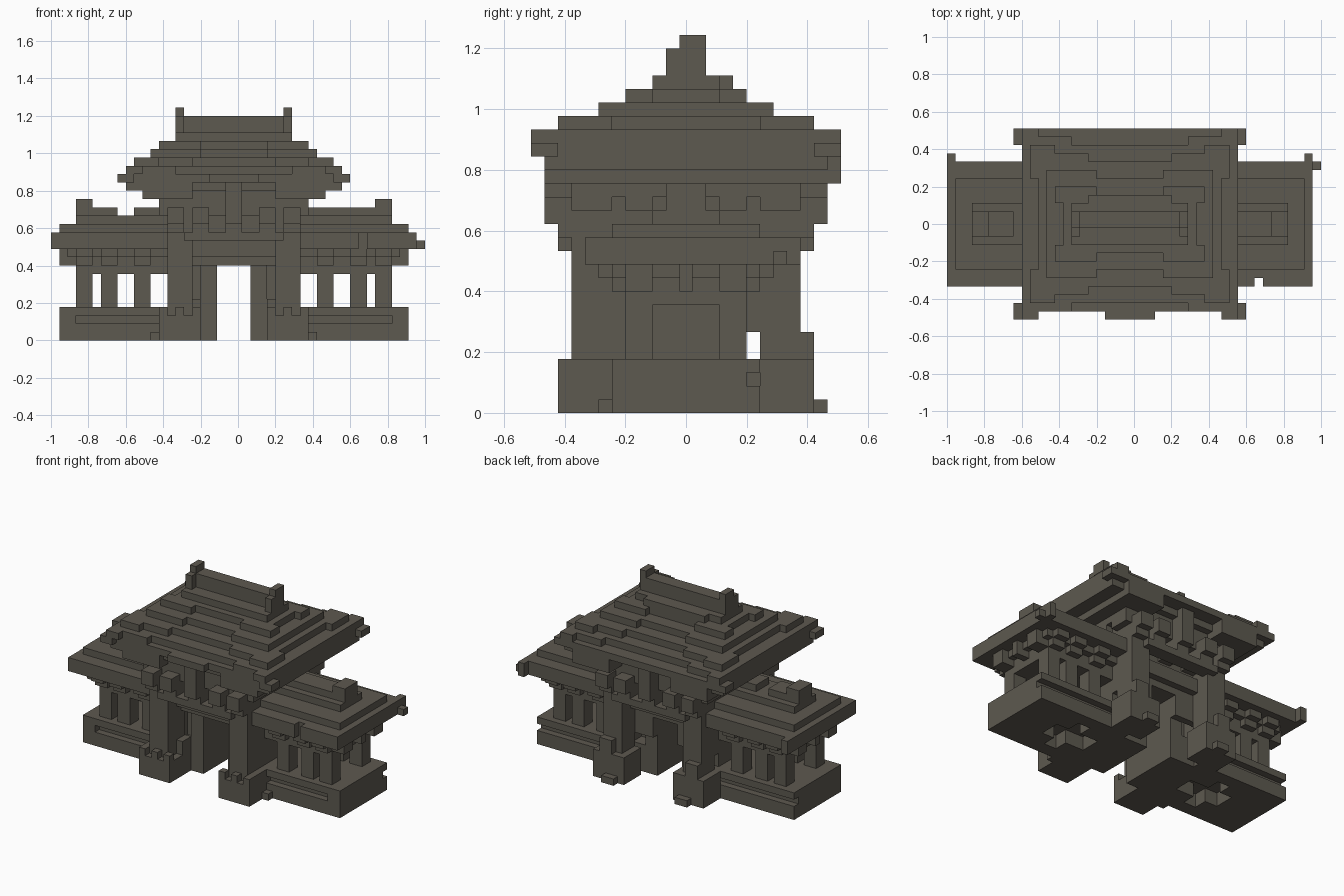
import bpy
import bmesh
from mathutils import Vector

if "Cube" in bpy.data.objects:
    bpy.data.objects.remove(bpy.data.objects["Cube"], do_unlink=True)

# Block grid: the building is laid out in cubes, mirrored left-right and front-back
COUNT_X, COUNT_Y = 45, 23
MIRROR_X, MIRROR_Y = 44, 23
SIZE = 2 / COUNT_X
ORIGIN = Vector((-1, -COUNT_Y * SIZE / 2, 0))

stone = bpy.data.materials.new("weathered_stone")
stone.use_nodes = True
colour = (0.11, 0.10, 0.08, 1)
stone.diffuse_color = colour
stone.node_tree.nodes["Principled BSDF"].inputs["Base Color"].default_value = colour


def flip(span, total):
    return (total - span[1], total - span[0])


class Part:
    """A named group of unit blocks, merged into one clean shell."""

    def __init__(self, name):
        self.name = name
        self.cells = set()

    def spans(self, x, y, mirror):
        xs = [x, flip(x, MIRROR_X)] if "x" in mirror else [x]
        ys = [y, flip(y, MIRROR_Y)] if "y" in mirror else [y]
        return [(a, b) for a in xs for b in ys]

    def blocks(self, x, y, z, mirror):
        return {(i, j, k)
                for a, b in self.spans(x, y, mirror)
                for i in range(*a) for j in range(*b) for k in range(*z)}

    def add(self, x, y, z, mirror=""):
        self.cells |= self.blocks(x, y, z, mirror)

    def carve(self, x, y, z, mirror=""):
        self.cells -= self.blocks(x, y, z, mirror)

    def build(self):
        bm = bmesh.new()
        corners = {}

        def vertex(point):
            key = tuple(point)
            if key not in corners:
                corners[key] = bm.verts.new(ORIGIN + Vector(key) * SIZE)
            return corners[key]

        for cell in sorted(self.cells):
            for axis in range(3):
                for side in (0, 1):
                    beside = list(cell)
                    beside[axis] += 1 if side else -1
                    if tuple(beside) in self.cells:
                        continue
                    u, v = (axis + 1) % 3, (axis + 2) % 3
                    ring = []
                    for du, dv in ((0, 0), (1, 0), (1, 1), (0, 1)):
                        point = list(cell)
                        point[axis] += side
                        point[u] += du
                        point[v] += dv
                        ring.append(vertex(point))
                    bm.faces.new(ring if side else ring[::-1])
        mesh = bpy.data.meshes.new(self.name)
        bm.to_mesh(mesh)
        bm.free()
        mesh.materials.append(stone)
        bpy.context.collection.objects.link(bpy.data.objects.new(self.name, mesh))


# Wing bases, with a shallow groove front and back and hollows underneath
base = Part("wing_bases")
base.add(x=(1, 16), y=(6, 17), z=(0, 4), mirror="x")
base.carve(x=(3, 14), y=(6, 7), z=(2, 3), mirror="x")
base.carve(x=(1, 14), y=(16, 17), z=(2, 3), mirror="x")
base.carve(x=(7, 14), y=(10, 13), z=(0, 2), mirror="x")
base.carve(x=(9, 11), y=(8, 15), z=(0, 2), mirror="x")
base.build()

# Wing columns, front and back rows
columns = Part("wing_columns")
for left in (3, 6, 10):
    columns.add(x=(left, left + 2), y=(7, 9), z=(4, 8), mirror="xy")
columns.add(x=(3, 14), y=(7, 16), z=(8, 9), mirror="x")
columns.build()

# Wing roofs: eaves widen upward, then step in to a ridge
wing_roof = Part("wing_roofs")
for level, end, front in ((9, 3, 7), (10, 2, 6), (11, 0, 4), (12, 0, 4),
                          (13, 1, 6), (14, 3, 9)):
    wing_roof.add(x=(end, 16), y=(front, MIRROR_Y - front),
                  z=(level, level + 1), mirror="x")
wing_roof.add(x=(3, 16), y=(10, 13), z=(15, 16), mirror="x")
wing_roof.carve(x=(8, 10), y=(10, 13), z=(15, 16))
wing_roof.add(x=(3, 5), y=(10, 13), z=(16, 17), mirror="x")
for left in (3, 6, 10):
    wing_roof.add(x=(left, left + 2), y=(6, 7), z=(9, 10), mirror="xy")
    wing_roof.add(x=(left, left + 2), y=(5, 6), z=(10, 11), mirror="xy")
wing_roof.add(x=(1, 3), y=(7, 9), z=(9, 11), mirror="xy")
wing_roof.add(x=(1, 3), y=(11, 12), z=(9, 11), mirror="x")
wing_roof.add(x=(0, 1), y=(18, 20), z=(11, 13), mirror="x")
wing_roof.add(x=(44, 45), y=(18, 19), z=(11, 12))
wing_roof.carve(x=(37, 38), y=(4, 5), z=(11, 13))
wing_roof.build()

# Gate walls either side of the passage, set back above the beams
walls = Part("gate_walls")
walls.add(x=(16, 20), y=(9, 14), z=(0, 10), mirror="x")
walls.add(x=(18, 20), y=(7, 9), z=(0, 10), mirror="xy")
walls.add(x=(14, 18), y=(7, 16), z=(0, 4), mirror="x")
walls.add(x=(14, 16), y=(7, 16), z=(4, 9), mirror="x")
walls.add(x=(14, 20), y=(16, 17), z=(6, 10), mirror="x")
walls.add(x=(14, 30), y=(6, 17), z=(9, 17))
walls.build()

# Tall corner pillars
pillars = Part("gate_pillars")
pillars.add(x=(14, 17), y=(3, 7), z=(0, 17), mirror="x")
pillars.add(x=(14, 17), y=(16, 20), z=(6, 17), mirror="x")
pillars.add(x=(14, 17), y=(17, 20), z=(0, 6), mirror="x")
pillars.build()

# Stepped plinths with small studs on top
plinths = Part("pillar_plinths")
plinths.add(x=(13, 18), y=(2, 7), z=(0, 3), mirror="x")
plinths.add(x=(13, 18), y=(17, 21), z=(0, 4), mirror="x")
plinths.add(x=(14, 16), y=(20, 21), z=(4, 6), mirror="x")
plinths.add(x=(15, 17), y=(21, 22), z=(0, 1), mirror="x")
plinths.add(x=(12, 13), y=(5, 6), z=(0, 1), mirror="x")
for left in (13, 15, 17):
    plinths.add(x=(left, left + 1), y=(2, 3), z=(3, 4), mirror="x")
plinths.add(x=(13, 14), y=(3, 7), z=(3, 4), mirror="x")
plinths.add(x=(17, 18), y=(5, 7), z=(3, 5), mirror="x")
plinths.build()

# Cross beams between the pillars
beams = Part("gate_beams")
beams.add(x=(16, 28), y=(2, 4), z=(12, 13), mirror="y")
beams.add(x=(17, 27), y=(5, 6), z=(10, 12), mirror="y")
beams.build()

# Bracket clusters flaring out under the eaves
brackets = Part("eave_brackets")
for left in (14, 17, 21):
    brackets.add(x=(left, left + 2), y=(2, 7), z=(13, 14), mirror="xy")
    brackets.add(x=(left, left + 2), y=(1, 7), z=(14, 16), mirror="xy")
    brackets.add(x=(left - 1, left + 3), y=(3, 6), z=(15, 17), mirror="xy")
brackets.add(x=(21, 23), y=(1, 4), z=(16, 19), mirror="y")
for front in (3, 7, 10):
    brackets.add(x=(13, 14), y=(front, front + 2), z=(15, 17), mirror="xy")
brackets.build()

# Main roof soffit: widens upward, set back over the middle of the gate
soffit = Part("main_roof_soffit")
for level, end, front in ((16, 13, 3), (17, 11, 1), (18, 9, 1)):
    soffit.add(x=(end, MIRROR_X - end), y=(front, MIRROR_Y - front),
               z=(level, level + 1))
soffit.carve(x=(17, 27), y=(1, 3), z=(17, 18), mirror="y")
soffit.carve(x=(17, 27), y=(1, 2), z=(18, 19), mirror="y")
soffit.add(x=(11, 17), y=(22, 23), z=(17, 19), mirror="x")
soffit.build()

# Main roof tiers, every edge dipping in the middle
roof = Part("main_roof_tiers")
for level, end, front in ((19, 9, 1), (20, 9, 1), (21, 10, 3),
                          (22, 12, 5), (23, 13, 7), (24, 15, 9)):
    roof.add(x=(end, MIRROR_X - end), y=(front, MIRROR_Y - front),
             z=(level, level + 1))
for level, start, front in ((20, 15, 1), (21, 17, 3), (22, 18, 5), (23, 18, 7)):
    roof.carve(x=(start, MIRROR_X - start), y=(front, front + 1),
               z=(level, level + 1), mirror="y")
for level, end, front in ((21, 10, 6), (23, 13, 9)):
    roof.carve(x=(end, end + 1), y=(front, MIRROR_Y - front),
               z=(level, level + 1), mirror="x")
roof.add(x=(17, 27), y=(14, 15), z=(24, 25))
roof.add(x=(9, 35), y=(22, 23), z=(19, 20))
roof.add(x=(19, 25), y=(0, 1), z=(19, 20))
roof.build()

# Lifted corner tips
tips = Part("main_roof_corner_tips")
tips.add(x=(8, 10), y=(0, 2), z=(19, 20), mirror="xy")
tips.add(x=(9, 11), y=(0, 2), z=(20, 21), mirror="xy")
tips.add(x=(10, 13), y=(2, 4), z=(21, 22), mirror="xy")
tips.build()

# Ridge with raised ends
ridge = Part("main_roof_ridge")
ridge.add(x=(15, 29), y=(11, 13), z=(25, 27))
ridge.add(x=(15, 16), y=(10, 13), z=(25, 27), mirror="x")
ridge.add(x=(15, 16), y=(11, 13), z=(27, 28), mirror="x")
ridge.build()
